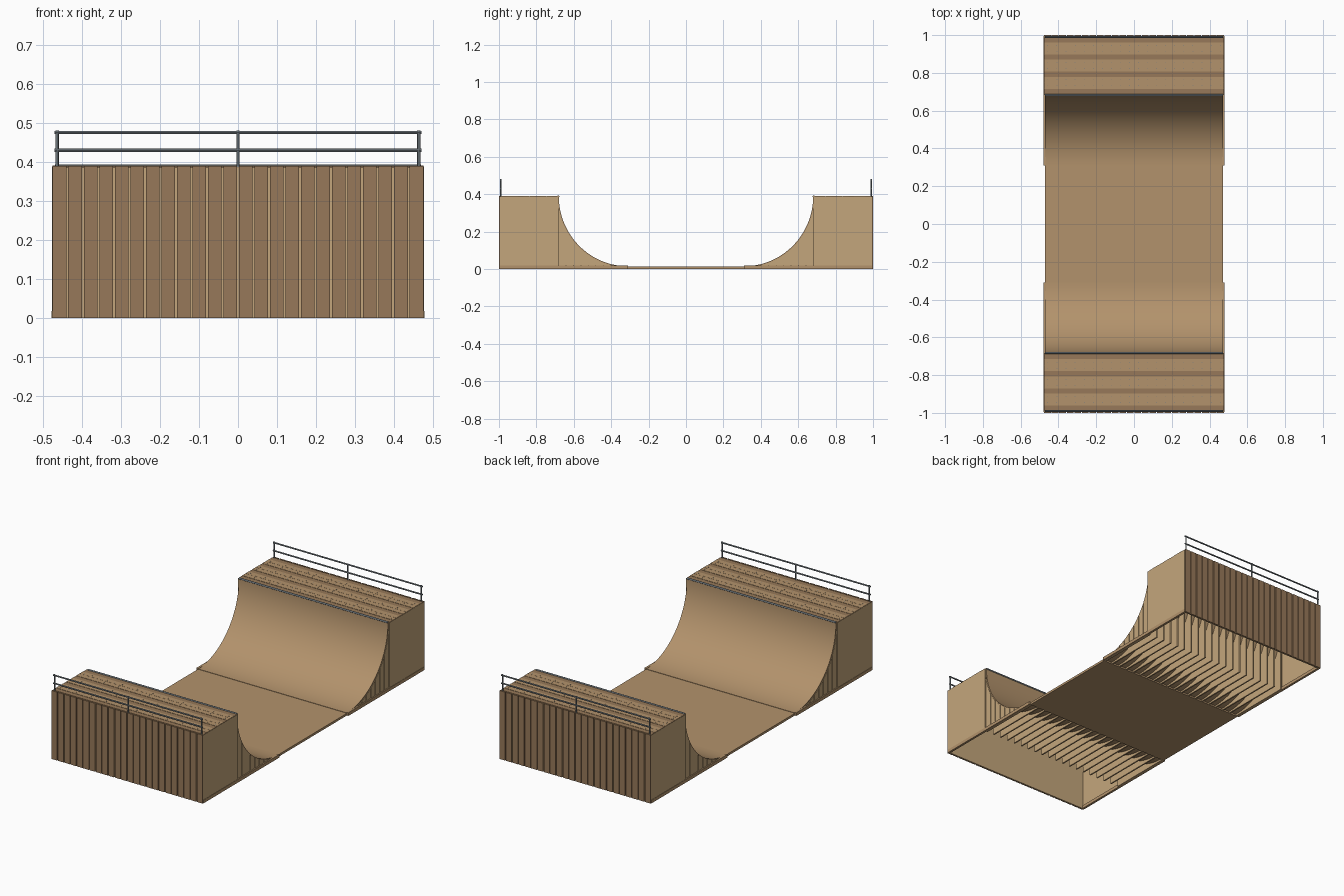
import bpy, bmesh
from math import sin, cos, pi, acos
from mathutils import Matrix, Vector

if "Cube" in bpy.data.objects:
    bpy.data.objects.remove(bpy.data.objects["Cube"])


def material(name, rgb):
    m = bpy.data.materials.new(name)
    m.diffuse_color = (*rgb, 1)
    m.use_nodes = True
    m.node_tree.nodes["Principled BSDF"].inputs["Base Color"].default_value = m.diffuse_color
    return m


WOOD = material("ply_wood", (0.45, 0.29, 0.15))
BROWN = material("brown_wood", (0.31, 0.19, 0.10))
TAN = material("tan_wood", (0.55, 0.38, 0.20))
STEEL = material("steel", (0.18, 0.21, 0.23))

CY, CZ, R, RZ = 0.31, 0.39, 0.37, 0.375   # transition arc centre and radii
W = 0.47                                  # half width of riding surface


def finish(name, bm, mat, smooth=False):
    bmesh.ops.recalc_face_normals(bm, faces=bm.faces)
    me = bpy.data.meshes.new(name)
    bm.to_mesh(me)
    bm.free()
    me.materials.append(mat)
    ob = bpy.data.objects.new(name, me)
    bpy.context.collection.objects.link(ob)
    if smooth:
        bpy.context.view_layer.objects.active = ob
        ob.select_set(True)
        bpy.ops.object.shade_smooth_by_angle()
        ob.select_set(False)
    return ob


def box(bm, x0, x1, y0, y1, z0, z1):
    m = Matrix.Translation(((x0 + x1) / 2, (y0 + y1) / 2, (z0 + z1) / 2))
    m = m @ Matrix.Diagonal((abs(x1 - x0), abs(y1 - y0), abs(z1 - z0), 1))
    bmesh.ops.create_cube(bm, size=1, matrix=m)


def prism(bm, profile, x0, x1):
    # extrude a y-z outline along x
    a = [bm.verts.new((x0, y, z)) for y, z in profile]
    b = [bm.verts.new((x1, y, z)) for y, z in profile]
    bm.faces.new(a)
    bm.faces.new(b[::-1])
    n = len(a)
    for i in range(n):
        j = (i + 1) % n
        bm.faces.new((a[i], b[i], b[j], a[j]))


def rod(bm, p, q, r, sides=12):
    p, q = Vector(p), Vector(q)
    d = q - p
    m = Matrix.Translation((p + q) / 2) @ d.to_track_quat('Z', 'Y').to_matrix().to_4x4()
    bmesh.ops.create_cone(bm, cap_ends=True, segments=sides, radius1=r, radius2=r,
                          depth=d.length, matrix=m)


def arc(s, off, n=32):
    return [(s * (CY + (R + off) * sin(pi / 2 * i / n)),
             CZ - (RZ + off) * cos(pi / 2 * i / n)) for i in range(n + 1)]


def under(y):
    # height of the underside of the skin at distance y
    t = min(1, max(0, (y - CY) / (R + 0.006)))
    return CZ - (RZ + 0.006) * (1 - t * t) ** 0.5


# flat bottom
bm = bmesh.new()
box(bm, -W, W, -CY, CY, 0, 0.013)
finish("flat_bottom", bm, WOOD)

for s, end in ((-1, "front"), (1, "back")):
    # curved riding skin
    bm = bmesh.new()
    prism(bm, arc(s, 0) + arc(s, 0.006)[::-1], -W, W)
    finish(end + "_transition_skin", bm, WOOD, True)

    # ribs carrying the skin
    bm = bmesh.new()
    ribs = 20
    for i in range(ribs):
        x = -0.462 + 0.924 * i / (ribs - 1)
        prism(bm, arc(s, 0.006, 20) + [(s * 0.686, 0), (s * CY, 0)], x - 0.004, x + 0.004)
    finish(end + "_ribs", bm, TAN)

    # vertical side boards under the curve, and the base runners
    bm = bmesh.new()
    for sx in (-1, 1):
        for k in range(8):
            y0, y1 = 0.364 + 0.04 * k, 0.40 + 0.04 * k
            top = [(s * (y0 + (y1 - y0) * j / 5), under(y0 + (y1 - y0) * j / 5))
                   for j in range(6)]
            prism(bm, top + [(s * y1, 0.0), (s * y0, 0.0)], sx * 0.466, sx * 0.472)
    finish(end + "_side_boards", bm, TAN)
    bm = bmesh.new()
    for sx in (-1, 1):
        box(bm, sx * 0.466, sx * 0.479, s * CY, s * 0.995, 0, 0.018)
    finish(end + "_base_runners", bm, WOOD)

    # platform side panels
    bm = bmesh.new()
    for sx in (-1, 1):
        box(bm, sx * 0.471, sx * 0.477, s * 0.682, s * 0.995, 0.0, 0.388)
    finish(end + "_side_panels", bm, TAN)

    # end wall: backing sheet with planks
    bm = bmesh.new()
    box(bm, -0.475, 0.475, s * 0.988, s * 0.994, 0, 0.385)
    finish(end + "_wall_backing", bm, TAN)
    bm = bmesh.new()
    n = 24
    pitch = 0.956 / n
    for i in range(n):
        x = -0.478 + pitch * i
        box(bm, x + 0.0025, x + pitch - 0.0025, s * 0.994, s * 1.0, 0, 0.39)
    finish(end + "_wall_planks", bm, BROWN)

    # platform deck, darker strips between wider boards
    bm = bmesh.new()
    dark = bmesh.new()
    box(bm, -0.476, 0.476, s * 0.684, s * 0.994, 0.376, 0.387)
    for k in range(4):
        y = 0.688 + 0.091 * k
        box(dark, -0.476, 0.476, s * y, s * (y + 0.028), 0.386, 0.3895)
        if k < 3:
            for a, b in ((0.029, 0.059), (0.060, 0.090)):
                box(bm, -0.476, 0.476, s * (y + a), s * (y + b), 0.386, 0.3905)
    finish(end + "_deck_boards", bm, WOOD)
    finish(end + "_deck_strips", dark, BROWN)

    # deck screws
    bm = bmesh.new()
    for k in range(6):
        for i in range(20):
            x = -0.456 + 0.048 * i
            y = s * (0.732 + 0.091 * (k // 2) + 0.031 * (k % 2))
            rod(bm, (x, y, 0.389), (x, y, 0.3912), 0.002, 6)
    finish(end + "_deck_screws", bm, STEEL)

    # coping tube on the lip
    bm = bmesh.new()
    rod(bm, (-W, s * 0.682, 0.389), (W, s * 0.682, 0.389), 0.005, 16)
    finish(end + "_coping", bm, STEEL, True)

    # guard rail
    bm = bmesh.new()
    for x in (-0.464, 0, 0.464):
        rod(bm, (x, s * 0.99, 0.38), (x, s * 0.99, 0.481), 0.004)
    for z in (0.43, 0.476):
        rod(bm, (-0.471, s * 0.99, z), (0.471, s * 0.99, z), 0.0042)
    finish(end + "_guard_rail", bm, STEEL, True)
